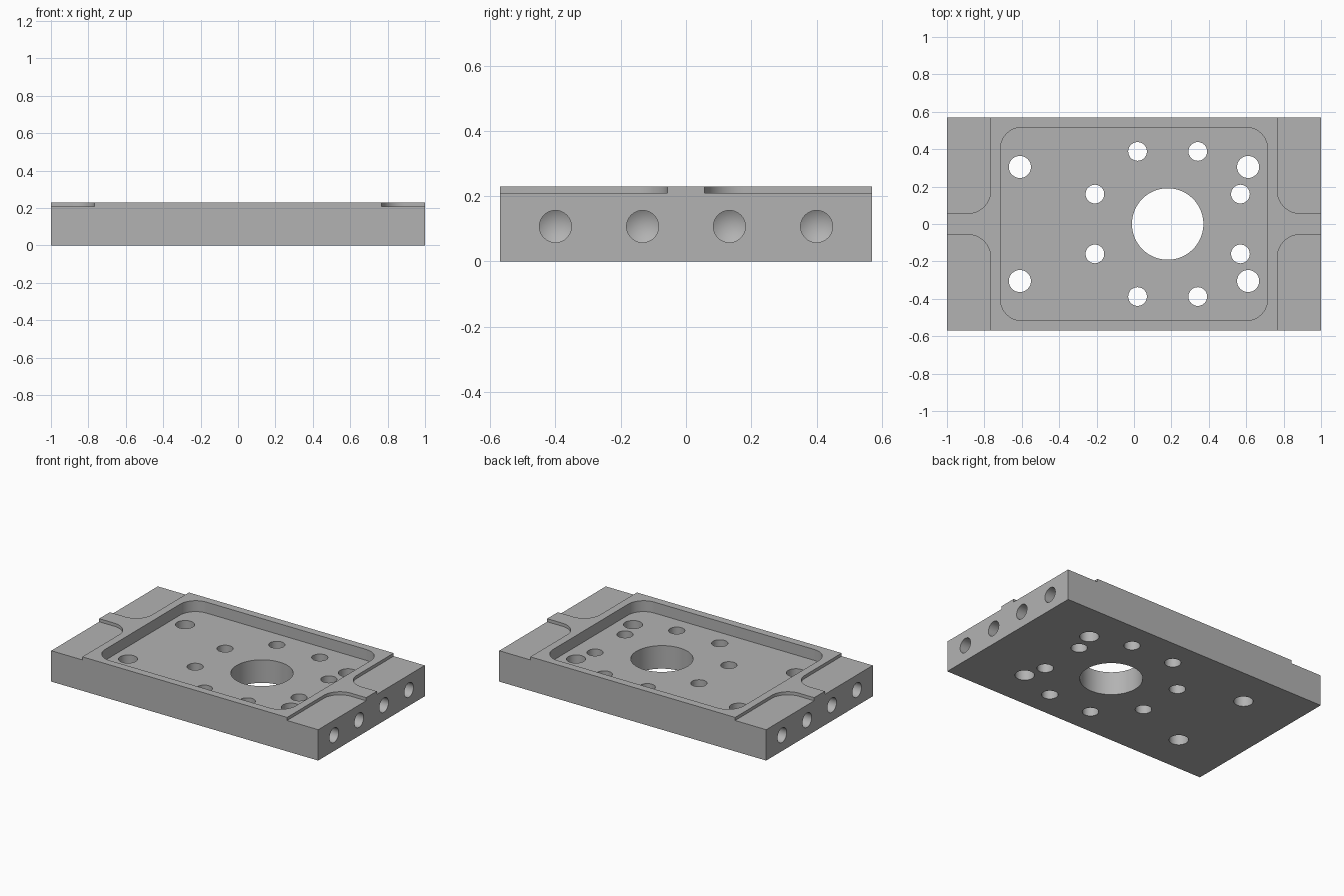
import bpy, bmesh, math
from mathutils import Matrix, Vector

cube = bpy.data.objects.get("Cube")
if cube:
    bpy.data.objects.remove(cube, do_unlink=True)

LENGTH, WIDTH, HEIGHT = 2.0, 1.14, 0.23
STEP_Z, FLOOR_Z = 0.209, 0.156

steel = bpy.data.materials.new("machined grey")
grey = (0.45, 0.45, 0.45, 1)
steel.diffuse_color = grey
steel.use_nodes = True
steel.node_tree.nodes["Principled BSDF"].inputs["Base Color"].default_value = grey


def make_object(name, bm):
    bmesh.ops.recalc_face_normals(bm, faces=bm.faces)
    mesh = bpy.data.meshes.new(name)
    bm.to_mesh(mesh)
    bm.free()
    mesh.materials.append(steel)
    obj = bpy.data.objects.new(name, mesh)
    bpy.context.collection.objects.link(obj)
    return obj


def block(name, x0, x1, y0, y1, z0, z1, radius=0.0, segments=12):
    """Box with optionally rounded vertical corners."""
    bm = bmesh.new()
    size = Vector((x1 - x0, y1 - y0, z1 - z0))
    centre = Vector((x0 + x1, y0 + y1, z0 + z1)) / 2
    bmesh.ops.create_cube(bm, size=1, matrix=Matrix.Translation(centre) @ Matrix.Diagonal(size).to_4x4())
    if radius:
        uprights = [e for e in bm.edges if abs(e.verts[0].co.z - e.verts[1].co.z) > 1e-4]
        bmesh.ops.bevel(bm, geom=uprights, offset=radius, segments=segments, profile=0.5, affect='EDGES')
    return make_object(name, bm)


def through_hole(x, y, radius, sides=48):
    bm = bmesh.new()
    bmesh.ops.create_cone(bm, cap_ends=True, segments=sides, radius1=radius, radius2=radius,
                          depth=1, matrix=Matrix.Translation((x, y, 0)))
    return make_object("through_hole_cutter", bm)


def drilled_hole(side, y, z, radius, depth, tip, sides=48):
    """Blind hole in an end face with a conical drill tip."""
    bm = bmesh.new()
    end = LENGTH / 2
    rings = []
    for x in (end + 0.1, end - depth):
        rings.append([bm.verts.new((side * x, y + radius * math.cos(a), z + radius * math.sin(a)))
                      for a in (2 * math.pi * i / sides for i in range(sides))])
    apex = bm.verts.new((side * (end - depth - tip), y, z))
    outer, inner = rings
    bm.faces.new(outer)
    for i in range(sides):
        j = (i + 1) % sides
        bm.faces.new((outer[i], outer[j], inner[j], inner[i]))
        bm.faces.new((inner[i], inner[j], apex))
    return make_object("drilled_hole_cutter", bm)


# Main slab
plate = block("mounting_plate", -LENGTH / 2, LENGTH / 2, -WIDTH / 2, WIDTH / 2, 0, HEIGHT)

# Central pocket with rounded corners, and the large bore
cutters = [block("pocket_cutter", -0.714, 0.714, -0.517, 0.517, FLOOR_Z, 0.4, 0.115),
           through_hole(0.18, 0, 0.191, 96)]

signs = [(sx, sy) for sx in (-1, 1) for sy in (-1, 1)]
for sx, sy in signs:
    # Shallow corner step, leaving a raised rib at each end
    xs = sorted((sx * 0.767, sx * 1.3))
    ys = sorted((sy * 0.057, sy * 0.9))
    cutters.append(block("step_cutter", *xs, *ys, STEP_Z, 0.4, 0.12))
    # Corner fixing holes, then the bolt circle around the bore
    cutters.append(through_hole(sx * 0.61, sy * 0.305, 0.059))
    cutters.append(through_hole(0.18 + sx * 0.161, sy * 0.388, 0.05))
    cutters.append(through_hole(0.18 + sx * 0.389, sy * 0.16, 0.05))
    # Blind holes in both end faces
    for y in (0.133, 0.4):
        cutters.append(drilled_hole(sx, sy * y, 0.107, 0.049, 0.2, 0.03))

# Cut everything out of the slab
bpy.context.view_layer.objects.active = plate
for cutter in cutters:
    cutter.hide_render = True
    mod = plate.modifiers.new("cut", 'BOOLEAN')
    mod.operation = 'DIFFERENCE'
    mod.solver = 'EXACT'
    mod.object = cutter
    bpy.ops.object.modifier_apply(modifier=mod.name)
    bpy.data.objects.remove(cutter, do_unlink=True)

# Smooth bores and fillets, crisp machined edges
bpy.ops.object.select_all(action='DESELECT')
plate.select_set(True)
bpy.ops.object.shade_smooth_by_angle(angle=math.radians(25))
